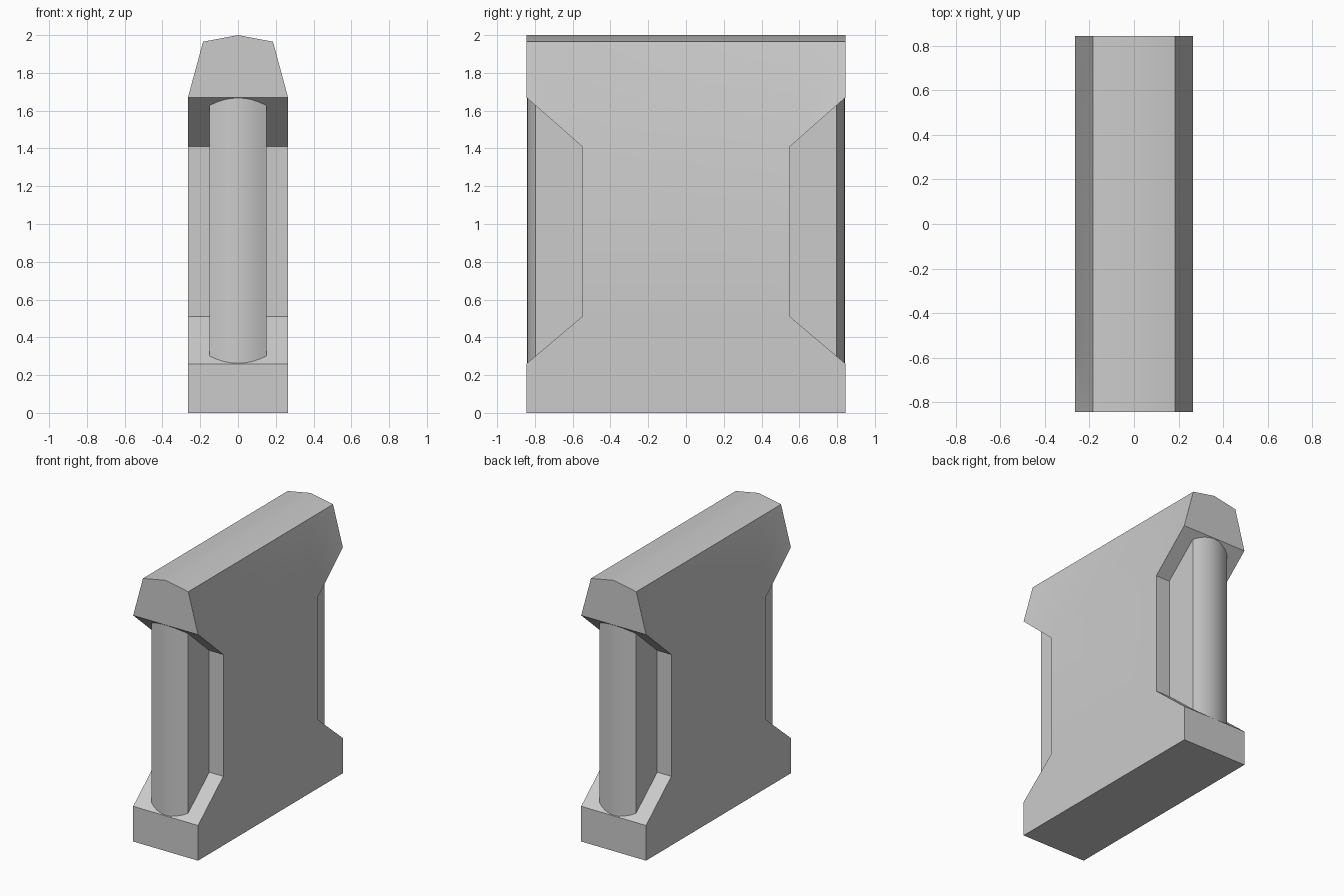
import bpy, bmesh, math

cube = bpy.data.objects.get("Cube")
if cube:
    bpy.data.objects.remove(cube, do_unlink=True)

concrete = bpy.data.materials.new("concrete grey")
concrete.use_nodes = True
GREY = (0.6, 0.6, 0.6, 1)
concrete.diffuse_color = GREY
concrete.node_tree.nodes["Principled BSDF"].inputs["Base Color"].default_value = GREY

W, TOP_W = 0.265, 0.185     # half widths of the body and of the coping
END, INNER = 0.845, 0.55    # half lengths of the flanges and of the web


def finish(bm, name):
    bmesh.ops.recalc_face_normals(bm, faces=bm.faces)
    mesh = bpy.data.meshes.new(name)
    bm.to_mesh(mesh)
    bm.free()
    mesh.materials.append(concrete)
    obj = bpy.data.objects.new(name, mesh)
    bpy.context.collection.objects.link(obj)
    bpy.ops.object.select_all(action='DESELECT')
    obj.select_set(True)
    bpy.context.view_layer.objects.active = obj
    bpy.ops.object.shade_smooth_by_angle(angle=math.radians(30))
    return obj


# Wall panel: named half profile points (x, y, z), mirrored to four quarters
points = {
    "base": (W, END, 0), "foot": (W, END, 0.26),
    "low": (W, INNER, 0.51), "high": (W, INNER, 1.41),
    "eave": (W, END, 1.67), "rim": (TOP_W, END, 1.965),
    "midrim": (TOP_W, INNER, 1.965),
}
bm = bmesh.new()
v = {(n, s, e): bm.verts.new((s * x, e * y, z))
     for n, (x, y, z) in points.items() for s in (-1, 1) for e in (-1, 1)}
ridge = {e: bm.verts.new((0, e * END, 2)) for e in (-1, 1)}

# Long sides, tapered coping and roof slopes
for s in (-1, 1):
    web = ["base", "foot", "low", "high"]
    bm.faces.new([v[n, s, -1] for n in web] + [v[n, s, 1] for n in reversed(web)])
    bm.faces.new([v["high", s, -1], v["high", s, 1], v["midrim", s, 1], v["midrim", s, -1]])
    for e in (-1, 1):
        bm.faces.new([v[n, s, e] for n in ("high", "eave", "rim", "midrim")])
    bm.faces.new([ridge[-1], ridge[1], v["rim", s, 1], v["midrim", s, 1],
                  v["midrim", s, -1], v["rim", s, -1]])

# End faces with the recess, and the underside
for e in (-1, 1):
    chain = ["base", "foot", "low", "high", "eave"]
    for a, b in zip(chain, chain[1:]):
        bm.faces.new([v[a, -1, e], v[a, 1, e], v[b, 1, e], v[b, -1, e]])
    bm.faces.new([v["eave", -1, e], v["eave", 1, e], v["rim", 1, e],
                  ridge[e], v["rim", -1, e]])
bm.faces.new([v["base", -1, -1], v["base", 1, -1], v["base", 1, 1], v["base", -1, 1]])
finish(bm, "wall_panel")

# Bowed end columns standing in the recesses
HALF, SIDE_Y, BOW, STEPS = 0.15, 0.797, 0.045, 8
for e, name in ((-1, "front_column"), (1, "back_column")):
    bm = bmesh.new()
    outline = [(-HALF, INNER - 0.02)]
    for i in range(STEPS + 1):
        t = 2 * i / STEPS - 1
        outline.append((HALF * t, SIDE_Y + BOW * (1 - t * t)))
    outline.append((HALF, INNER - 0.02))
    face = bm.faces.new([bm.verts.new((x, e * y, 0.26)) for x, y in outline])
    out = bmesh.ops.extrude_face_region(bm, geom=[face], use_keep_orig=True)
    top = [g for g in out["geom"] if isinstance(g, bmesh.types.BMVert)]
    bmesh.ops.translate(bm, verts=top, vec=(0, 0, 1.41))
    finish(bm, name)
